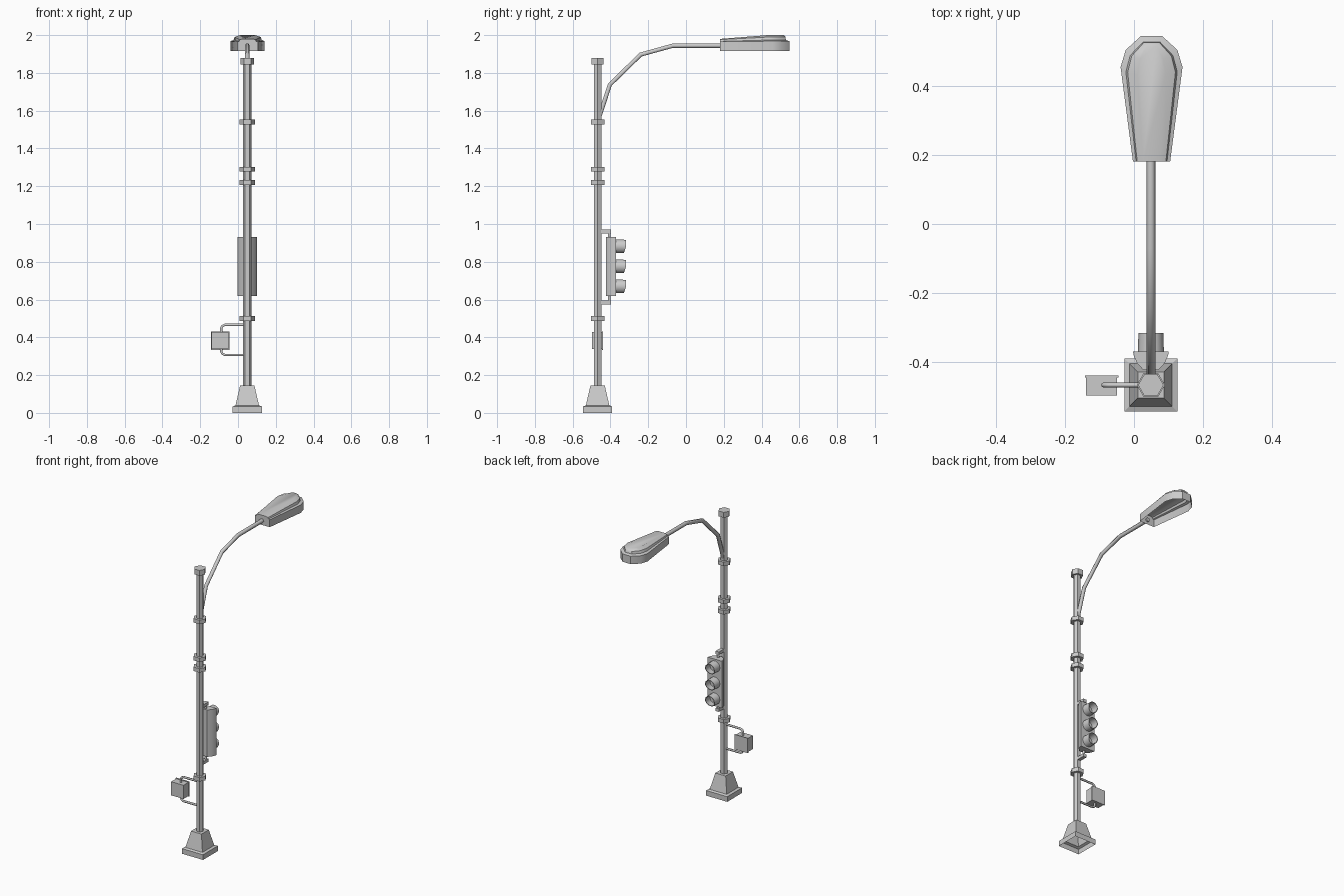
import bpy, bmesh, math

if "Cube" in bpy.data.objects:
    bpy.data.objects.remove(bpy.data.objects["Cube"])

PX, PY = 0.049, -0.468          # pole axis


def finish(name, bm, smooth=None):
    bmesh.ops.recalc_face_normals(bm, faces=bm.faces)
    me = bpy.data.meshes.new(name)
    bm.to_mesh(me)
    bm.free()
    ob = bpy.data.objects.new(name, me)
    bpy.context.collection.objects.link(ob)
    if smooth:
        bpy.ops.object.select_all(action='DESELECT')
        ob.select_set(True)
        bpy.context.view_layer.objects.active = ob
        bpy.ops.object.shade_smooth_by_angle(angle=math.radians(smooth))
    return ob


def loft(name, rings, cap_start=True, cap_end=True, smooth=None):
    """Skin a list of closed rings with equal point counts."""
    bm = bmesh.new()
    vs = [[bm.verts.new(p) for p in r] for r in rings]
    n = len(rings[0])
    for a, b in zip(vs, vs[1:]):
        for i in range(n):
            j = (i + 1) % n
            bm.faces.new((a[i], a[j], b[j], b[i]))
    if cap_start:
        bm.faces.new(vs[0])
    if cap_end:
        bm.faces.new(vs[-1])
    return finish(name, bm, smooth)


def hexagon(r, z):
    return [(PX + r * math.cos(i * math.pi / 3), PY + r * math.sin(i * math.pi / 3), z)
            for i in range(6)]


def square(h, z):
    return [(PX + sx * h, PY + sy * h, z) for sx, sy in ((-1, -1), (1, -1), (1, 1), (-1, 1))]


def box(name, x0, x1, y0, y1, z0, z1):
    pts = ((x0, y0), (x1, y0), (x1, y1), (x0, y1))
    return loft(name, [[(x, y, z) for x, y in pts] for z in (z0, z1)])


def tube(name, path, r):
    cu = bpy.data.curves.new(name, 'CURVE')
    cu.dimensions = '3D'
    cu.bevel_depth = r
    cu.bevel_resolution = 1
    cu.use_fill_caps = True
    sp = cu.splines.new('POLY')
    sp.points.add(len(path) - 1)
    for p, co in zip(sp.points, path):
        p.co = (*co, 1)
    ob = bpy.data.objects.new(name, cu)
    bpy.context.collection.objects.link(ob)
    bpy.ops.object.select_all(action='DESELECT')
    ob.select_set(True)
    bpy.context.view_layer.objects.active = ob
    bpy.ops.object.convert(target='MESH')


# hollow stepped foot
loft("base", [square(.077, 0), square(.077, .034), square(.062, .04), square(.038, .145)],
     cap_start=False)

# pole, collars and cap
loft("pole", [hexagon(.023, .14), hexagon(.023, 1.85)])
for i, z in enumerate((.50, 1.22, 1.29, 1.54)):
    loft(f"collar_{i + 1}", [hexagon(.041, z - .013), hexagon(.041, z + .013)])
loft("pole_cap", [hexagon(.037, 1.845), hexagon(.037, 1.88)])

# lamp arm
tube("lamp_arm", [(PX, y, z) for y, z in
                  ((-.468, 1.54), (-.403, 1.738), (-.24, 1.897), (-.07, 1.944), (.19, 1.944))], .013)

# lamp head: open-bottomed shell with rim, step and crowned top
half = [(.054, .18), (.09, .455), (.075, .505), (.03, .546)]
outline = half + [(-x, y) for x, y in reversed(half)]


def lamp_ring(sx, sy, z_front, z_back):
    ring = []
    for x, y in outline:
        t = min(1, (y - .18) / .27)
        ring.append((.051 + x * sx, .181 + (y - .18) * sy, z_front + (z_back - z_front) * t))
    return ring


loft("lamp_head", [lamp_ring(1, 1, 1.916, 1.916), lamp_ring(1, 1, 1.965, 1.968),
                   lamp_ring(.83, .95, 1.967, 1.974), lamp_ring(.77, .945, 1.976, 1.99),
                   lamp_ring(.45, .92, 1.98, 2.0)], cap_start=False, smooth=40)

# traffic signal housing with rounded back
half = [(.052, -.371), (.050, -.382), (.040, -.405), (.022, -.424)]
prof = half + [(-x, y) for x, y in reversed(half)]
loft("signal_housing", [[(PX + x, y, z) for x, y in prof] for z in (.62, .93)], smooth=40)

# lenses and hoods
N = 10
for k, zc in enumerate((.67, .776, .882)):
    def ring(r, y, cut=0):
        out = []
        for i in range(N):
            a = 2 * math.pi * i / N
            s = math.sin(a)
            out.append((PX + r * math.cos(a), y - cut * max(0, -s), zc + r * s))
        return out
    loft(f"signal_hood_{k + 1}", [ring(.038, -.372), ring(.036, -.317, .012),
                                  ring(.032, -.317, .012), ring(.032, -.366)],
         cap_start=False, smooth=40)

# signal brackets
for side, z, z_end in (("upper", .961, .925), ("lower", .585, .625)):
    box(f"signal_bracket_{side}", PX - .012, PX + .012, PY, -.396, z - .01, z + .01)
    tube(f"signal_stub_{side}", [(PX, -.407, z), (PX, -.407, z_end)], .008)

# side control box with front plate and its two bent pipes
box("side_box", -.14, -.05, -.498, -.446, .338, .428)
box("side_box_plate", -.143, -.045, -.446, -.44, .334, .432)
for side, z, s in (("upper", .466, -1), ("lower", .307, 1)):
    tube(f"side_pipe_{side}", [(PX, PY, z), (-.07, PY, z), (-.083, PY, z + s * .006),
                               (-.089, PY, z + s * .018), (-.089, PY, z + s * .045)], .007)
